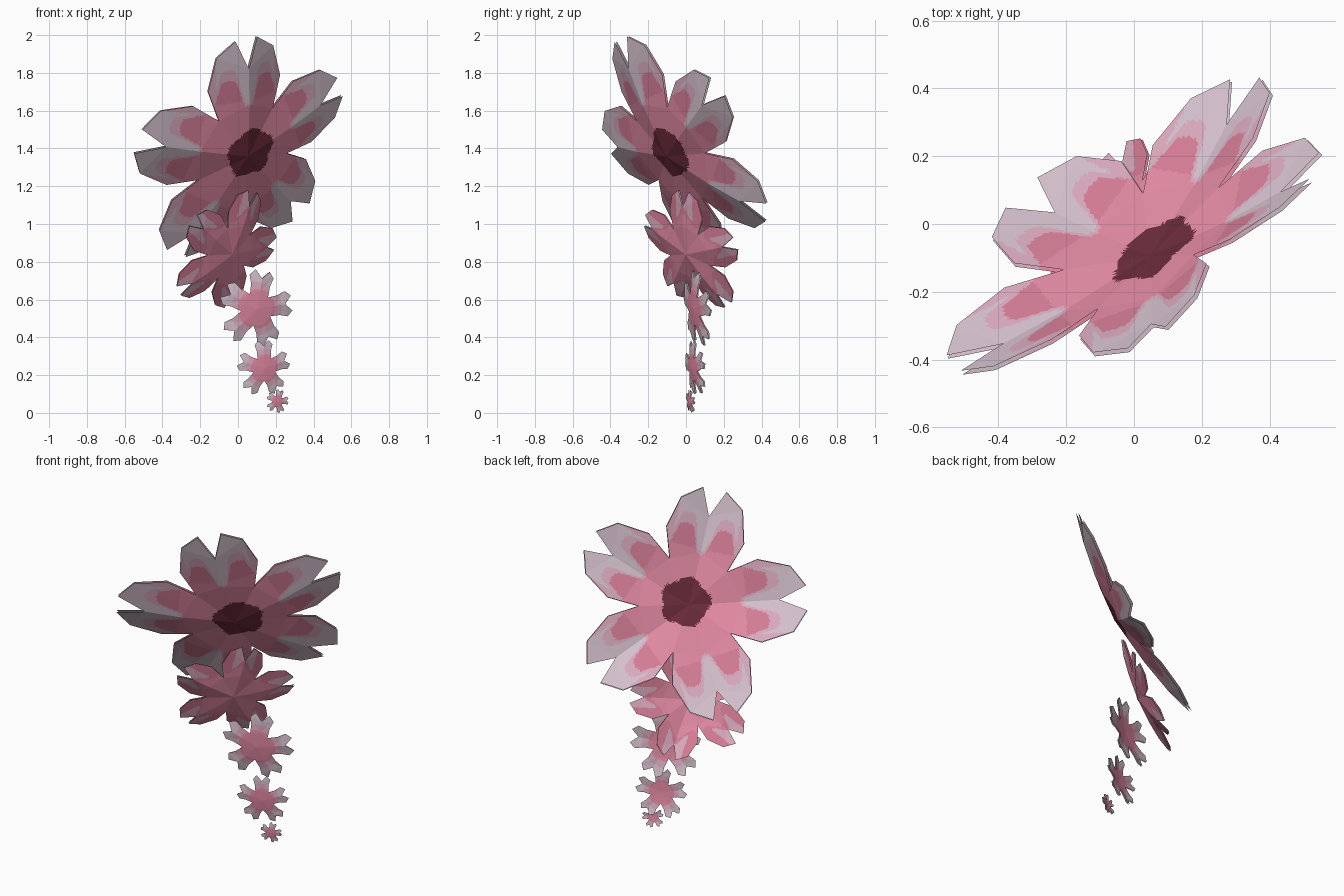
import bpy, bmesh, math
from mathutils import Vector

if "Cube" in bpy.data.objects:
    bpy.data.objects.remove(bpy.data.objects["Cube"])


def material(name, srgb):
    m = bpy.data.materials.new(name)
    m.diffuse_color = [((c + .055) / 1.055) ** 2.4 for c in srgb] + [1]
    m.use_nodes = True
    m.node_tree.nodes["Principled BSDF"].inputs["Base Color"].default_value = m.diffuse_color
    return m


MATS = [material("dark_maroon", (.42, .17, .23)),
        material("pink", (.90, .55, .65)),
        material("deep_pink", (.85, .50, .60)),
        material("soft_mauve", (.87, .68, .76)),
        material("pale_mauve", (.85, .77, .82))]
DARK, PINK, DEEP, MAUVE, PALE = range(5)

# half petal outline: along, across, height (unit tip radius)
BROAD = dict(c=(0, 0, 0), mid=(.45, 0, .04), notch=(.76, 0, .09), tip=(.99, .10, .16),
             shoulder=(.87, .265, .165), side=(.60, .335, .135), valley=(.345, .2507, .075))
STAR = dict(c=(0, 0, 0), mid=(.45, 0, -.03), notch=(.78, 0, -.06), tip=(.97, .19, -.12),
            shoulder=(.82, .32, -.11), side=(.60, .25, -.07), valley=(.33, .2398, -.03))
TRIS = [("c", "mid", "valley"), ("mid", "side", "valley"), ("mid", "shoulder", "side"),
        ("mid", "notch", "shoulder"), ("notch", "tip", "shoulder")]


def petal_coords(p):
    """Radius, position along and across the nearest petal."""
    r, t = math.hypot(p.x, p.y), math.atan2(p.y, p.x)
    step = math.tau / 5
    t -= round(t / step) * step
    return r, r * math.cos(t), r * math.sin(t), t


def big_colour(p):
    # dark eye, slightly off centre
    r, a, b, t = petal_coords(p - Vector((.015, .035, 0)))
    if r < .205 + .015 * math.cos(5 * t):
        return DARK
    r, a, b, t = petal_coords(p)
    # two rounded lobes either side of the petal's middle line
    lobe = math.exp(-((abs(b) - .165) / .105) ** 4)
    e = .43 + .24 * lobe
    if a < e:
        return DEEP if a > .48 else PINK
    if a < e + .03 + .06 * lobe or abs(b) > .27:
        return MAUVE
    return PALE


def medium_colour(p):
    r, a, b, t = petal_coords(p)
    if a > .66 + .1 * math.cos(b * 20) and abs(b) < .17:
        return MAUVE
    return DEEP if a > .55 + .1 * math.cos(b * 14) else PINK


def small_colour(p):
    r, a, b, t = petal_coords(p)
    if r < .5:
        return PINK
    return MAUVE if r < .68 else PALE


def flower(name, centre, normal, up, radius, shape, colour, levels, thick, skew=0):
    bm = bmesh.new()
    # five mirrored, notched petals
    for k in range(5):
        ca, sa = math.cos(k * math.tau / 5), math.sin(k * math.tau / 5)
        for s in (1, -1):
            for tri in TRIS:
                pts = []
                for key in tri:
                    a, b, h = shape[key]
                    b *= s
                    pts.append(bm.verts.new((a * ca - b * sa, a * sa + b * ca, h)))
                bm.faces.new(pts if s > 0 else pts[::-1])
    bmesh.ops.remove_doubles(bm, verts=bm.verts[:], dist=.005)
    # fine cuts so colour patches can follow curves; the facets stay flat
    for _ in range(levels):
        bmesh.ops.subdivide_edges(bm, edges=bm.edges[:], cuts=1, use_grid_fill=True)
    for f in bm.faces:
        f.normal_update()
        if f.normal.z < 0:
            f.normal_flip()
        f.material_index = colour(f.calc_center_median())
    # place in space, with slightly uneven petal spacing
    n = Vector(normal).normalized()
    u = Vector(up)
    u = (u - n * u.dot(n)).normalized()
    v = n.cross(u)
    for w in bm.verts:
        x, y, z = w.co * radius
        r, t = math.hypot(x, y), math.atan2(y, x)
        t += math.radians(skew) * (math.cos(t) - 1)
        w.co = Vector(centre) + u * r * math.cos(t) + v * r * math.sin(t) + n * z
    me = bpy.data.meshes.new(name)
    bm.to_mesh(me)
    bm.free()
    for m in MATS:
        me.materials.append(m)
    ob = bpy.data.objects.new(name, me)
    bpy.context.collection.objects.link(ob)
    # two thin petal layers
    sol = ob.modifiers.new("petal_layers", 'SOLIDIFY')
    sol.thickness = thick
    sol.offset = 0
    sol.use_rim = False


# large and medium blossoms face up and back
flower("large_blossom", (.05, -.10, 1.36), (-.52, .73, .446), (.071, -.484, .872),
       .663, BROAD, big_colour, 4, .013, skew=3)
flower("medium_blossom", (-.03, 0, .84), (-.63, .67, .39), (.41, -.14, .90),
       .35, BROAD, medium_colour, 4, .008)
# small trailing blossoms face forward
for nm, c, r, deg in (("small_blossom", (.10, .04, .55), .21, 80),
                      ("smaller_blossom", (.14, .035, .235), .152, 92),
                      ("tiny_blossom", (.21, .018, .061), .064, 75)):
    d = math.radians(deg)
    flower(nm, c, (.33, -.92, -.1), (math.cos(d), 0, math.sin(d)),
           r, STAR, small_colour, 3, .007)
